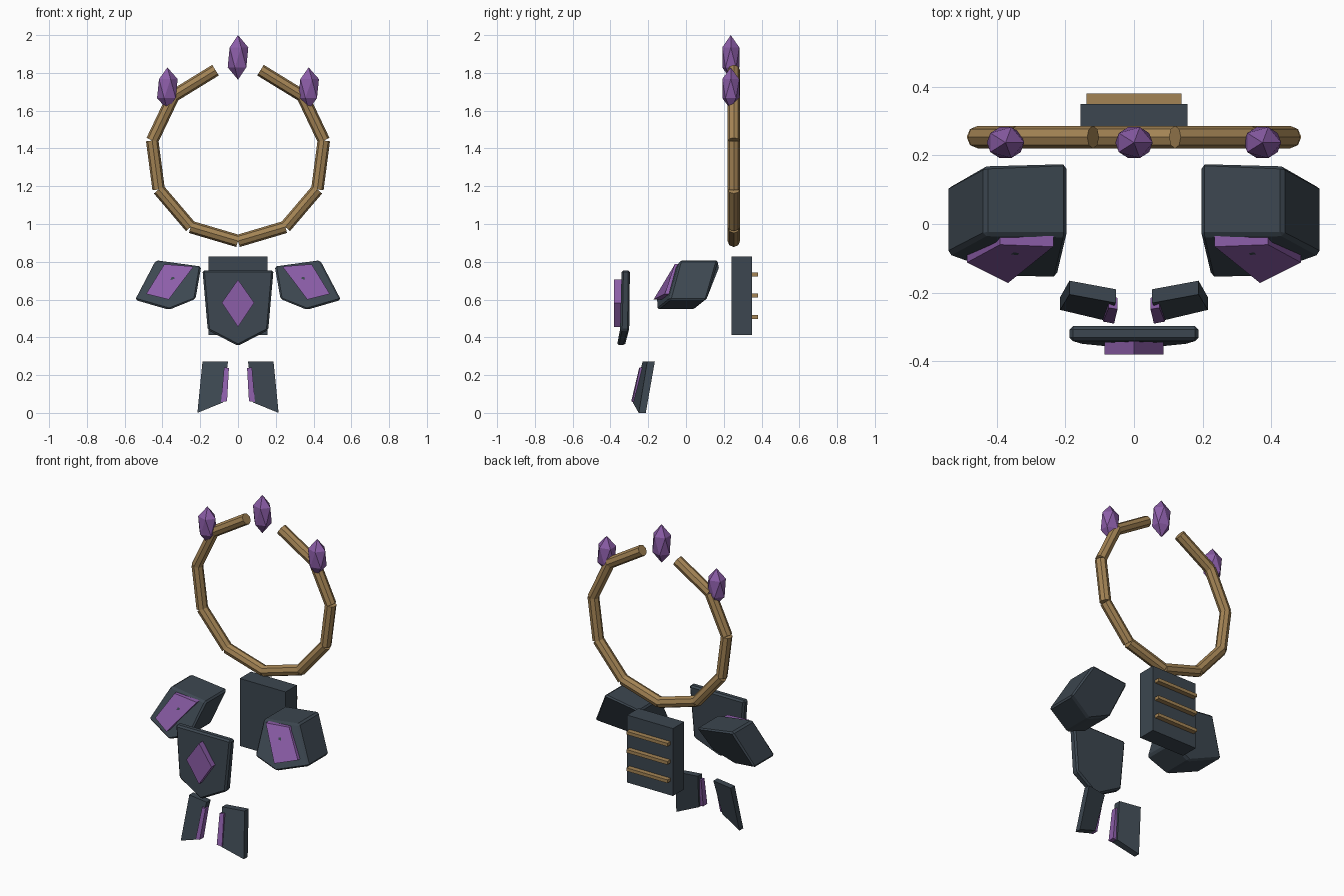
import bpy, bmesh, math
from mathutils import Vector, Matrix

if "Cube" in bpy.data.objects:
    bpy.data.objects.remove(bpy.data.objects["Cube"])


def material(name, rgb):
    m = bpy.data.materials.new(name)
    m.diffuse_color = (*rgb, 1)
    m.use_nodes = True
    m.node_tree.nodes["Principled BSDF"].inputs["Base Color"].default_value = m.diffuse_color
    return m


SLATE = material("slate", (0.045, 0.062, 0.08))
PURPLE = material("purple", (0.26, 0.11, 0.39))
GOLD = material("gold", (0.37, 0.23, 0.09))


def finish(name, bm, mat, bevel=0):
    bmesh.ops.recalc_face_normals(bm, faces=bm.faces)
    me = bpy.data.meshes.new(name)
    bm.to_mesh(me)
    bm.free()
    me.materials.append(mat)
    ob = bpy.data.objects.new(name, me)
    bpy.context.collection.objects.link(ob)
    if bevel:
        mod = ob.modifiers.new("bevel", "BEVEL")
        mod.width = bevel
        mod.segments = 1
    return ob


def slab(name, pts, mat, side=1, bevel=0):
    """Closed slab from outline points (x, z, front y, back y)."""
    bm = bmesh.new()
    front = [bm.verts.new((side * x, f, z)) for x, z, f, b in pts]
    back = [bm.verts.new((side * x, b, z)) for x, z, f, b in pts]
    bm.faces.new(front)
    bm.faces.new(back[::-1])
    n = len(pts)
    for i in range(n):
        j = (i + 1) % n
        bm.faces.new((front[i], back[i], back[j], front[j]))
    return finish(name, bm, mat, bevel)


def box(name, x, z0, z1, y0, y1, mat, bevel=0):
    pts = [(-x, z0, y0, y1), (x, z0, y0, y1), (x, z1, y0, y1), (-x, z1, y0, y1)]
    return slab(name, pts, mat, bevel=bevel)


def rod(name, a, b, radius, mat):
    bm = bmesh.new()
    d = b - a
    bmesh.ops.create_cone(bm, cap_ends=True, segments=8, radius1=radius, radius2=radius,
                          depth=d.length,
                          matrix=Matrix.Translation((a + b) / 2) @ d.to_track_quat('Z', 'Y').to_matrix().to_4x4())
    return finish(name, bm, mat)


def crystal(name, loc, half):
    bm = bmesh.new()
    bmesh.ops.create_icosphere(bm, subdivisions=1, radius=1,
                               matrix=Matrix.Translation(loc) @ Matrix.Diagonal((0.061, 0.053, half, 1)))
    return finish(name, bm, PURPLE)


# Open halo ring of straight rods
def ring_point(deg):
    t = math.radians(deg)
    return Vector((0.46 * math.sin(t), 0.253, 1.37 - 0.46 * math.cos(t)))


for i in range(-5, 5):
    rod("halo_rod", ring_point(33 * i), ring_point(33 * (i + 1)), 0.033, GOLD)

# Crystals on the halo
crystal("top_crystal", (0, 0.237, 1.882), 0.118)
for s in (-1, 1):
    crystal("side_crystal", (s * 0.374, 0.237, 1.717), 0.112)

# Back plate with three bars
box("back_plate", 0.156, 0.412, 0.827, 0.24, 0.35, SLATE)
for z in (0.733, 0.621, 0.508):
    box("back_bar", 0.139, z - 0.01, z + 0.01, 0.34, 0.38, GOLD)

# Chest plate and its diamond
chest = [(-0.188, 0.755, -0.341, -0.297), (0.188, 0.755, -0.341, -0.297),
         (0.16, 0.438, -0.348, -0.299), (0, 0.355, -0.366, -0.325),
         (-0.16, 0.438, -0.348, -0.299)]
slab("chest_plate", chest, SLATE, bevel=0.01)
diamond = [(x, z, -0.38, -0.335) for x, z in
           ((0, 0.706), (0.086, 0.583), (0, 0.455), (-0.086, 0.583))]
slab("chest_diamond", diamond, PURPLE)

# Shoulder pads, leg plates and their purple inlays
pad = [(0.195, 0.775, -0.033, 0.18), (0.435, 0.808, -0.033, 0.17),
       (0.545, 0.598, -0.09, 0.11), (0.365, 0.546, -0.155, 0.04),
       (0.225, 0.603, -0.16, 0.06)]
pad_inlay = [(0.235, 0.775, -0.066, -0.035), (0.39, 0.787, -0.06, -0.03),
             (0.486, 0.63, -0.112, -0.075), (0.367, 0.6, -0.172, -0.12)]
leg = [(0.053, 0.272, -0.23, -0.19), (0.188, 0.272, -0.205, -0.165),
       (0.215, 0.0, -0.25, -0.213), (0.08, 0.055, -0.282, -0.24)]
leg_inlay = [(0.048, 0.238, -0.248, -0.215), (0.074, 0.24, -0.244, -0.21),
             (0.09, 0.057, -0.284, -0.25), (0.058, 0.062, -0.29, -0.25)]
for s in (-1, 1):
    slab("shoulder_pad", pad, SLATE, s, 0.01)
    slab("shoulder_inlay", pad_inlay, PURPLE, s)
    slab("leg_plate", leg, SLATE, s)
    slab("leg_inlay", leg_inlay, PURPLE, s)
